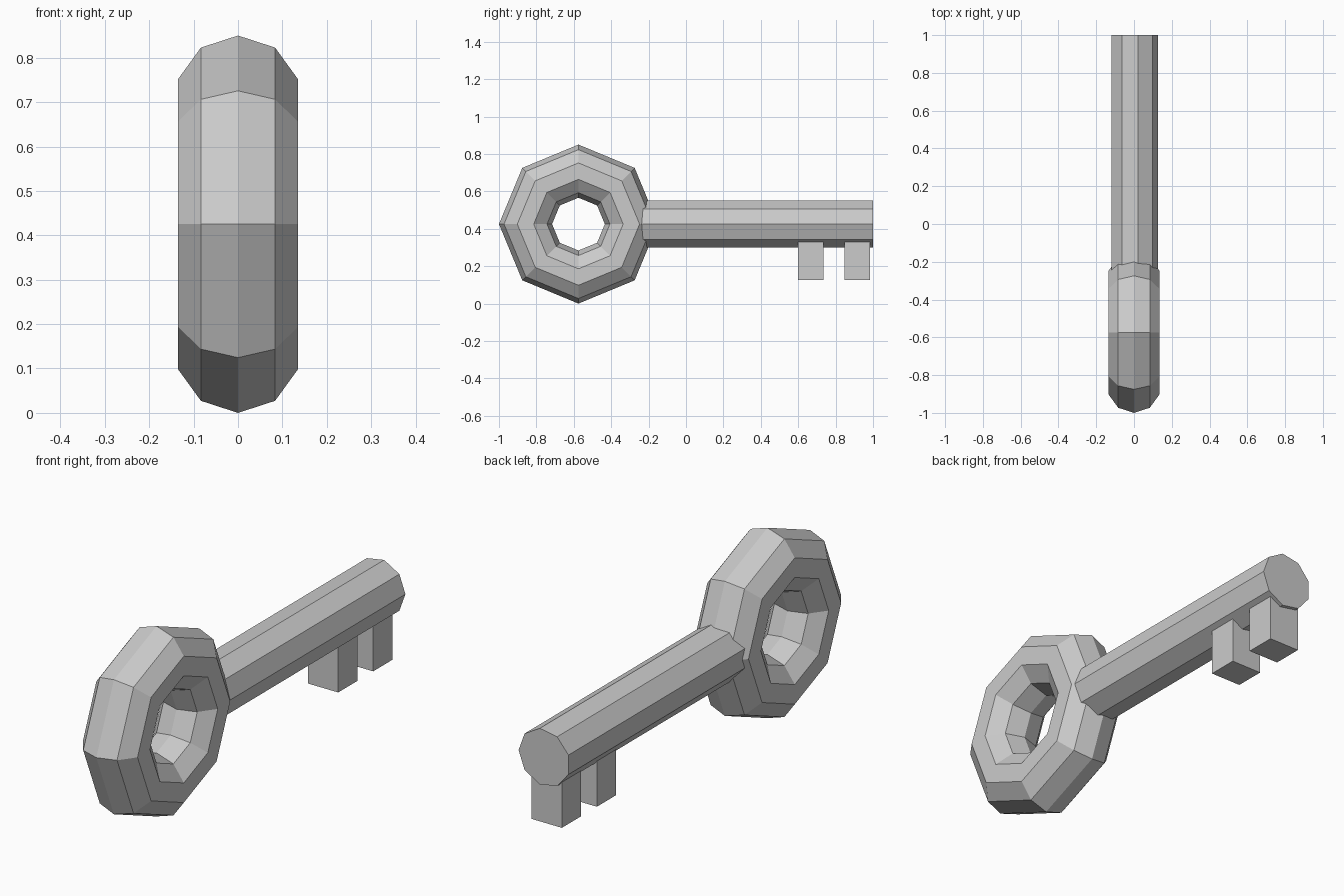
import bpy, bmesh
from math import cos, sin, radians, pi

if "Cube" in bpy.data.objects:
    bpy.data.objects.remove(bpy.data.objects["Cube"])

AXIS_Z = 0.425      # height of the shaft axis and ring centre
RING_Y = -0.575


def make_object(name, bm):
    bmesh.ops.recalc_face_normals(bm, faces=bm.faces[:])
    mesh = bpy.data.meshes.new(name)
    bm.to_mesh(mesh)
    bm.free()
    obj = bpy.data.objects.new(name, mesh)
    bpy.context.collection.objects.link(obj)
    return obj


# Ring handle: faceted torus, hole facing sideways
bpy.ops.mesh.primitive_torus_add(
    major_segments=8, minor_segments=10,
    major_radius=0.283, minor_radius=0.142,
    location=(0, RING_Y, AXIS_Z), rotation=(0, pi / 2, 0))
bpy.context.object.name = "ring_handle"

# Shaft: nine-sided bar with one corner pointing to +x
bm = bmesh.new()
profile = [bm.verts.new((0.127 * cos(radians(40 * i)), -0.29,
                         AXIS_Z + 0.127 * sin(radians(40 * i))))
           for i in range(9)]
cap = bm.faces.new(profile)
ext = bmesh.ops.extrude_face_region(bm, geom=[cap], use_keep_orig=True)
moved = [g for g in ext["geom"] if isinstance(g, bmesh.types.BMVert)]
bmesh.ops.translate(bm, verts=moved, vec=(0, 1.29, 0))
make_object("shaft", bm)

# Teeth: two blocks hanging under the end of the shaft
for name, y in (("inner_tooth", 0.668), ("end_tooth", 0.915)):
    bm = bmesh.new()
    bmesh.ops.create_cube(bm, size=1)
    bmesh.ops.scale(bm, verts=bm.verts[:], vec=(0.15, 0.136, 0.21))
    bmesh.ops.translate(bm, verts=bm.verts[:], vec=(0, y, 0.23))
    make_object(name, bm)
